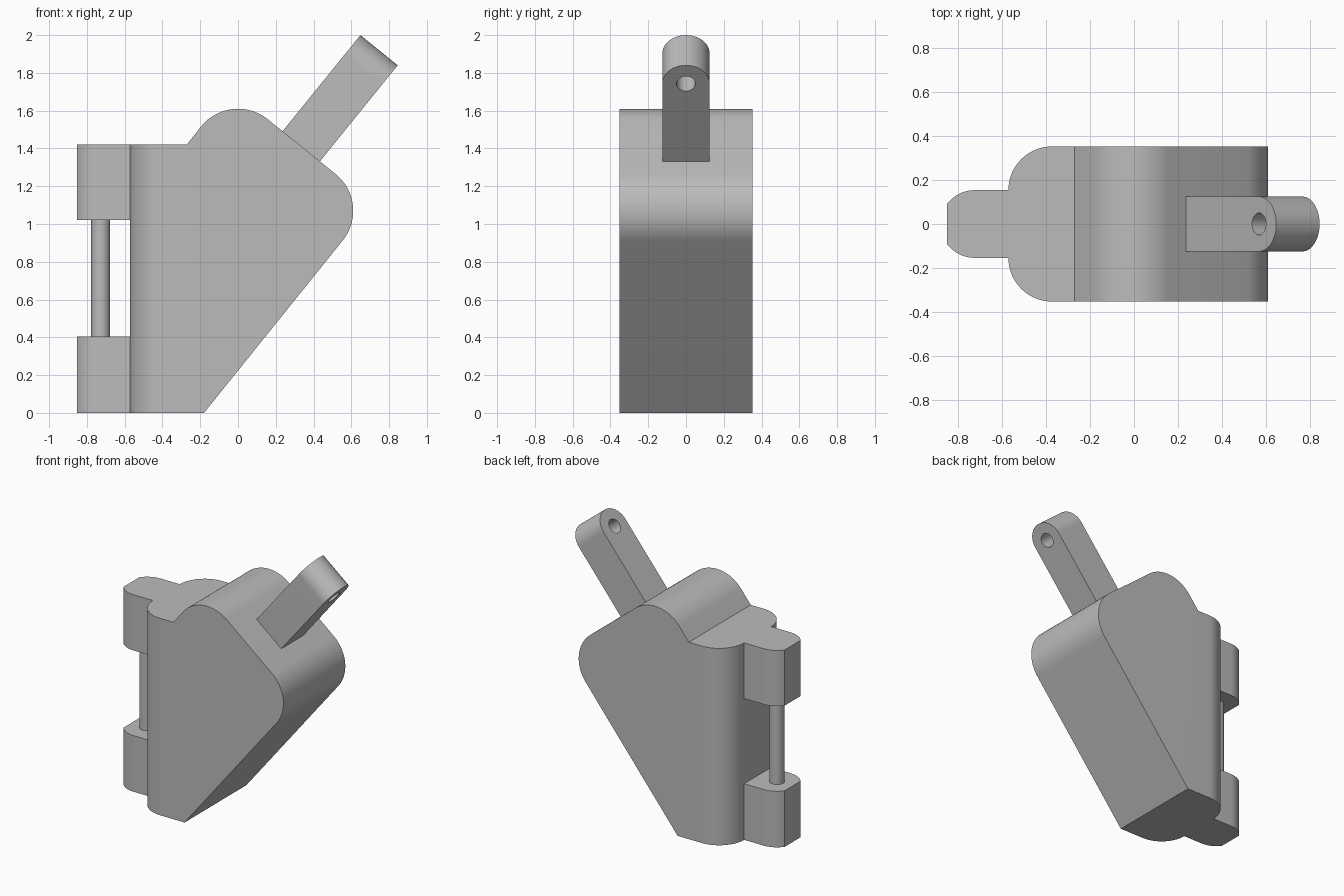
import bpy, bmesh
from math import cos, sin, radians
from mathutils import Matrix, Vector

cube = bpy.data.objects.get("Cube")
if cube:
    bpy.data.objects.remove(cube, do_unlink=True)

grey = bpy.data.materials.new("plain grey")
grey.use_nodes = True
colour = (0.5, 0.5, 0.5, 1)
grey.diffuse_color = colour
grey.node_tree.nodes["Principled BSDF"].inputs["Base Color"].default_value = colour


def arc(cx, cy, r, start, end, steps=24):
    angles = [radians(start + (end - start) * i / steps) for i in range(steps + 1)]
    return [(cx + r * cos(a), cy + r * sin(a)) for a in angles]


def prism(name, outline, low, high, matrix=Matrix(), bevel_x=None, bevel=0.0):
    """Extrude a flat outline along local z; optionally round the edges lying at one x."""
    bm = bmesh.new()
    face = bm.faces.new([bm.verts.new((x, y, low)) for x, y in outline])
    top = bmesh.ops.extrude_face_region(bm, geom=[face])["geom"]
    bmesh.ops.translate(bm, vec=(0, 0, high - low),
                        verts=[v for v in top if isinstance(v, bmesh.types.BMVert)])
    if bevel:
        edges = [e for e in bm.edges
                 if all(abs(v.co.x - bevel_x) < 1e-4 for v in e.verts)
                 and abs(e.verts[0].co.z - e.verts[1].co.z) < 1e-4]
        bmesh.ops.bevel(bm, geom=edges, offset=bevel, segments=20,
                        profile=0.5, affect='EDGES')
    bmesh.ops.recalc_face_normals(bm, faces=bm.faces)
    mesh = bpy.data.meshes.new(name)
    bm.to_mesh(mesh)
    bm.free()
    mesh.materials.append(grey)
    obj = bpy.data.objects.new(name, mesh)
    obj.matrix_world = matrix
    bpy.context.collection.objects.link(obj)
    return obj


def select(obj):
    bpy.ops.object.select_all(action='DESELECT')
    obj.select_set(True)
    bpy.context.view_layer.objects.active = obj


TILT = 51
BACK, HEIGHT, HALF = -0.572, 1.422, 0.353

# Body: side outline with two rounded corners, vertical back edges rounded
side = [(BACK, 0), (-0.18, 0)]
side += arc(0.36, 1.07, 0.25, TILT - 90, TILT - 12)
side += arc(0.36, 1.07, 0.25, TILT - 12, 90 - TILT + 12, 2)[1:1]
side += arc(0.36, 1.07, 0.25, 39, 51, 4)
side += arc(0, 1.36, 0.25, 51, 141)
side += [(-0.27, HEIGHT), (BACK, HEIGHT)]
body = prism("body", side, -HALF, HALF, Matrix.Rotation(radians(90), 4, 'X'),
             BACK, 0.198)

# Hinge knuckles: round ended tabs cut flat at the tip
PIN_X, R = -0.727, 0.154
knuckle = [(BACK + 0.02, -R), (BACK + 0.02, R)] + arc(PIN_X, 0, R, 90, 144, 12)
knuckle += arc(PIN_X, 0, R, 216, 270, 12)
parts = [body,
         prism("lower_knuckle", knuckle, 0, 0.405),
         prism("upper_knuckle", knuckle, 1.02, HEIGHT)]

# Hinge pin
parts.append(prism("hinge_pin", arc(PIN_X, 0, 0.05, 0, 352.5, 47), 0.39, 1.035))

# Arm: tilted bar with a rounded tip and a cross hole
c, s = cos(radians(TILT)), sin(radians(TILT))
WIDTH, THICK = 0.125, 0.254
origin = Vector((0.648, 0, 2.0)) - WIDTH * Vector((c, 0, s))
frame = Matrix(((0, c, s, origin.x),
                (1, 0, 0, 0),
                (0, s, -c, origin.z),
                (0, 0, 0, 1)))
bar = arc(0, 0, WIDTH, 0, 180, 36) + [(-WIDTH, -0.55), (WIDTH, -0.55)]
arm = prism("arm", bar, 0, THICK, frame)
cutter = prism("hole_cutter", arc(0, 0, 0.05, 0, 352.5, 47), -0.1, THICK + 0.1, frame)
cutter.hide_render = True
mod = arm.modifiers.new("hole", 'BOOLEAN')
mod.operation, mod.solver, mod.object = 'DIFFERENCE', 'EXACT', cutter
select(arm)
bpy.ops.object.modifier_apply(modifier=mod.name)
bpy.data.objects.remove(cutter, do_unlink=True)
parts.append(arm)

for part in parts:
    select(part)
    bpy.ops.object.shade_smooth_by_angle(angle=radians(25))
